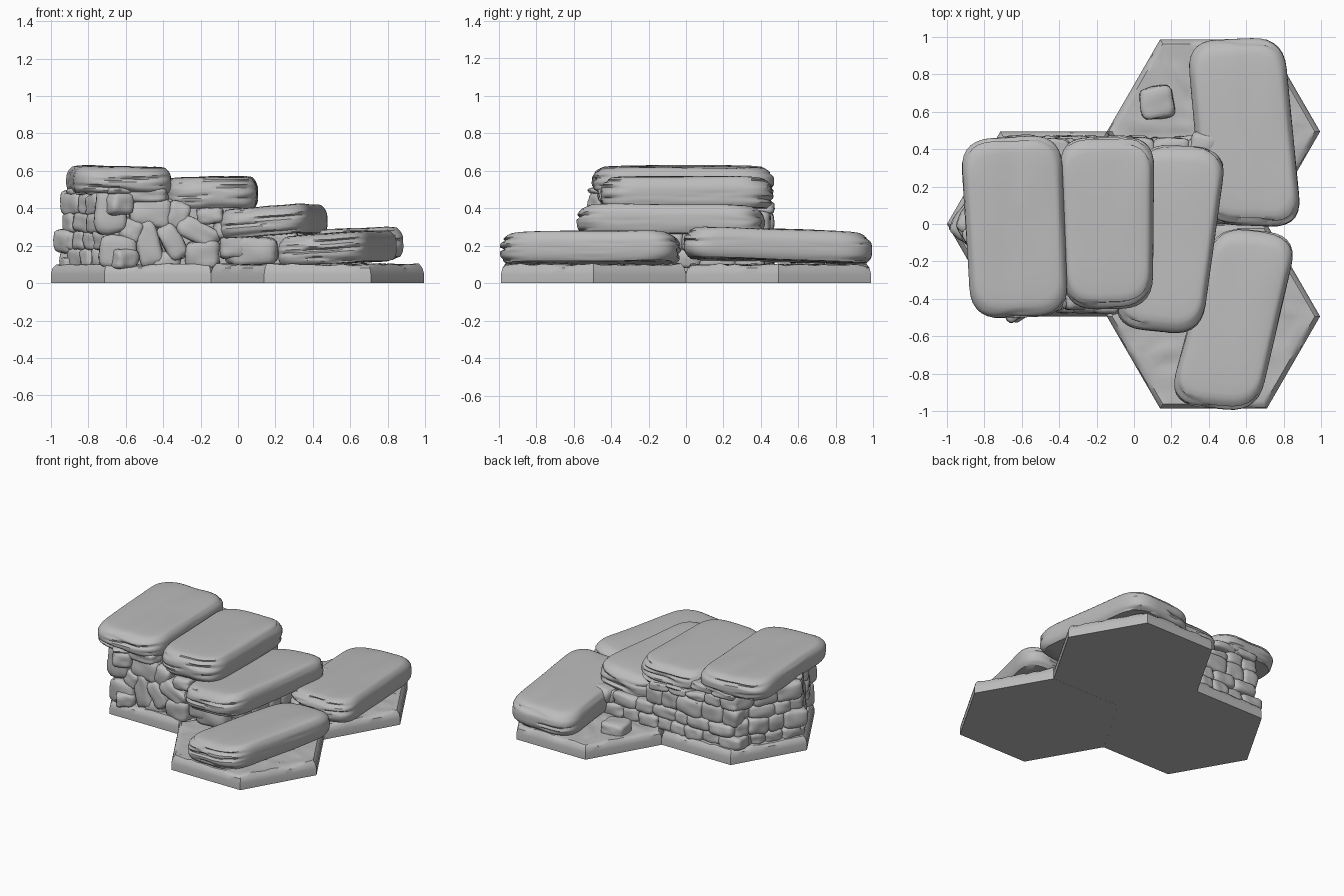
import bpy, bmesh, math, random
from mathutils import Vector, Matrix, noise

random.seed(7)
cube = bpy.data.objects.get("Cube")
if cube:
    bpy.data.objects.remove(cube, do_unlink=True)

stone_mat = bpy.data.materials.new("grey stone")
stone_mat.use_nodes = True
GREY = (0.5, 0.5, 0.5, 1)
stone_mat.diffuse_color = GREY
stone_mat.node_tree.nodes["Principled BSDF"].inputs["Base Color"].default_value = GREY


def finish(bm, name, angle=50):
    bmesh.ops.recalc_face_normals(bm, faces=bm.faces)
    mesh = bpy.data.meshes.new(name)
    bm.to_mesh(mesh)
    bm.free()
    mesh.materials.append(stone_mat)
    ob = bpy.data.objects.new(name, mesh)
    bpy.context.collection.objects.link(ob)
    bpy.ops.object.select_all(action='DESELECT')
    ob.select_set(True)
    bpy.context.view_layer.objects.active = ob
    bpy.ops.object.shade_smooth_by_angle(angle=math.radians(angle))


def loft(bm, rings):
    """Skin closed rings of points and cap both ends."""
    loops = [[bm.verts.new(p) for p in ring] for ring in rings]
    for low, high in zip(loops, loops[1:]):
        n = len(low)
        for i in range(n):
            j = (i + 1) % n
            bm.faces.new((low[i], low[j], high[j], high[i]))
    bm.faces.new(loops[0][::-1])
    bm.faces.new(loops[-1])


# Hexagonal base tiles with bevelled rims and rough ground
def hex_tile(name, cx, cy, radius=0.57, seg=12):
    corners = [Vector((math.cos(k * math.pi / 3), math.sin(k * math.pi / 3), 0)) for k in range(6)]
    unit = [corners[k].lerp(corners[(k + 1) % 6], s / seg) for k in range(6) for s in range(seg)]
    c = Vector((cx, cy, 0))
    profile = [(1, 0), (1, 0.05), (0.985, 0.08), (0.95, 0.097)]
    profile += [(0.92 - 0.09 * k, 0.098) for k in range(10)]
    rings = []
    for k, (scale, z) in enumerate(profile):
        ring = []
        for u in unit:
            p = c + u * radius * scale
            rough = 0.014 * noise.noise(p * 14) if k > 2 else 0
            ring.append(p + Vector((0, 0, z + rough)))
        rings.append(ring)
    bm = bmesh.new()
    loft(bm, rings)
    finish(bm, name, 35)


hex_tile("base_tile_right", -0.43, 0)
hex_tile("base_tile_back", 0.425, 0.494)
hex_tile("base_tile_front", 0.425, -0.494)


# Large slabs: rounded outline, soft top, cracked ends
def rounded_outline(corners, r, side=14, turn=7):
    pts = [Vector((x, y, 0)) for x, y in corners]
    out = []
    for i, p in enumerate(pts):
        prev, nxt = pts[i - 1], pts[(i + 1) % 4]
        a = p + (prev - p).normalized() * r
        b = p + (nxt - p).normalized() * r
        for k in range(turn):
            t = k / turn
            out.append(a * (1 - t) ** 2 + p * 2 * t * (1 - t) + b * t * t)
        end = nxt + (p - nxt).normalized() * r
        out += [b.lerp(end, k / side) for k in range(side)]
    return out


def slab(name, corners, z, thick, tilt, r=0.17):
    outline = rounded_outline(corners, r)
    c = sum(outline, Vector()) / len(outline)
    half_len = max(abs(p.y - c.y) for p in outline)
    levels = 18
    rings = [(0.3, 0), (0.6, 0), (0.8, 0)]
    for k in range(levels + 1):
        h = k / levels
        edge = abs(2 * h - 0.9) / 1.1
        rings.append((1 - 0.12 * edge ** 3.2, h * 0.95))
    rings += [(0.82, 0.975), (0.7, 0.99), (0.5, 1.0), (0.25, 1.0)]
    shape = []
    for scale, h in rings:
        ring = []
        for p in outline:
            d = p - c
            q = c + d * scale
            end = min(1, max(0, abs(d.y) / half_len - 0.75) * 5)
            crack = noise.noise(Vector((q.x * 4, q.y * 4, (h * thick + z) * 42)))
            if 0.03 < h < 0.85:
                q -= d.normalized() * (0.006 + 0.032 * end) * max(0, crack)
            wave = 0.006 * noise.noise(Vector((q.x * 7, q.y * 2.5, z * 9)))
            q.z = z + h * thick + wave + tilt[0] * d.x * scale + tilt[1] * d.y * scale
            ring.append(q)
        shape.append(ring)
    bm = bmesh.new()
    loft(bm, shape)
    finish(bm, name, 40)


slab("slab_top", [(-.87, -.51), (-.35, -.49), (-.39, .48), (-.93, .45)], .48, .145, (-.02, 0))
slab("slab_second", [(-.37, -.46), (.1, -.45), (.11, .47), (-.41, .46)], .4, .17, (.01, 0))
slab("slab_third", [(-.12, -.55), (.36, -.6), (.5, .41), (.03, .43)], .25, .16, (.08, -.02))
slab("slab_front", [(.18, -.96), (.66, -1.01), (.88, -.06), (.43, -.01)], .105, .165, (.07, -.01))
slab("slab_back", [(.37, 0), (.9, -.02), (.8, 1.0), (.28, .98)], .12, .165, (.04, -.025))


# Rounded stones, each shaped on its own and then added to the group
def stone(group, centre, size, yaw=0, roll=0):
    bm = bmesh.new()
    bmesh.ops.create_cube(bm, size=2)
    bmesh.ops.subdivide_edges(bm, edges=bm.edges[:], cuts=6, use_grid_fill=True)
    seed = Vector([random.uniform(-50, 50) for _ in range(3)])
    turn = Matrix.Rotation(yaw, 3, 'Z') @ Matrix.Rotation(roll, 3, 'Y')
    for v in bm.verts:
        p = v.co.copy()
        p /= sum(abs(a) ** 5 for a in p) ** 0.2
        p *= 1 + 0.13 * noise.noise(p * 1.1 + seed) + 0.04 * noise.noise(p * 3 + seed)
        p = Vector([a * s / 2 for a, s in zip(p, size)])
        v.co = Vector(centre) + turn @ p
    mesh = bpy.data.meshes.new("stone")
    bm.to_mesh(mesh)
    bm.free()
    group.from_mesh(mesh)
    bpy.data.meshes.remove(mesh)


def wall_top(x):
    return 0.51 if x < -0.4 else 0.43 if x < 0.03 else 0.28


# Coursed walls running between two points
def wall(name, a, b):
    a, b = Vector((*a, 0)), Vector((*b, 0))
    d = b - a
    yaw = math.atan2(d.y, d.x)
    bm = bmesh.new()
    z = 0.085
    while z < 0.48:
        h = random.uniform(0.085, 0.125)
        s = -random.uniform(0, 0.06)
        while s < d.length - 0.03:
            w = random.uniform(0.1, 0.2)
            p = a + d.normalized() * (s + w / 2)
            s += w * 0.97
            top = min(z + h, wall_top(p.x))
            if top - z < 0.035:
                continue
            p.z = (z + top) / 2
            push = Vector((d.y, -d.x, 0)).normalized() * random.uniform(-0.015, 0.015)
            stone(bm, p + push, (w * 1.04, 0.14, (top - z) * 1.1), yaw, random.uniform(-.12, .12))
        z += h * 0.95
    finish(bm, name)


wall("wall_right_front", (-.87, -.02), (-.67, -.37))
wall("wall_right_back", (-.65, .38), (-.87, .02))
wall("wall_back", (.38, .39), (-.65, .39))
wall("wall_left", (.25, -.38), (.37, .36))

# Front wall of irregular leaning stones: x, z, width, height, lean
front = [(-.68, .38, .17, .24, 0), (-.47, .375, .23, .16, 5), (-.48, .21, .13, .25, -15),
         (-.64, .17, .2, .18, 4), (-.35, .22, .11, .2, -28), (-.21, .27, .23, .12, 28),
         (-.19, .15, .18, .15, 0), (-.15, .36, .14, .09, 0), (-.38, .12, .15, .1, 0),
         (-.32, .36, .12, .15, 10), (.07, .17, .28, .15, 0), (-.05, .3, .16, .13, 8),
         (-.57, .28, .12, .12, 20), (-.03, .2, .13, .14, 0), (-.53, .47, .3, .08, 0)]
bm = bmesh.new()
for x, z, w, h, lean in front:
    stone(bm, (x, -.395 + random.uniform(-.012, .012), z), (w, .15, h), 0, math.radians(lean))
finish(bm, "wall_front")

# Solid filling behind the wall stones
bm = bmesh.new()
shapes = [([(-.85, 0), (-.64, -.38), (-.38, -.38), (-.38, .38), (-.64, .38)], .52),
          ([(-.4, -.38), (.02, -.38), (.02, .38), (-.4, .38)], .45),
          ([(0, -.38), (.22, -.38), (.34, .36), (0, .38)], .29)]
for pts, top in shapes:
    loft(bm, [[Vector((x, y, z)) for x, y in pts] for z in (.06, top)])
finish(bm, "wall_core", 30)

# Loose stones on the ground
bm = bmesh.new()
stone(bm, (.12, .65, .12), (.18, .17, .1), .1)
stone(bm, (-.91, -.03, .1), (.07, .1, .07), .3)
finish(bm, "loose_stones")
